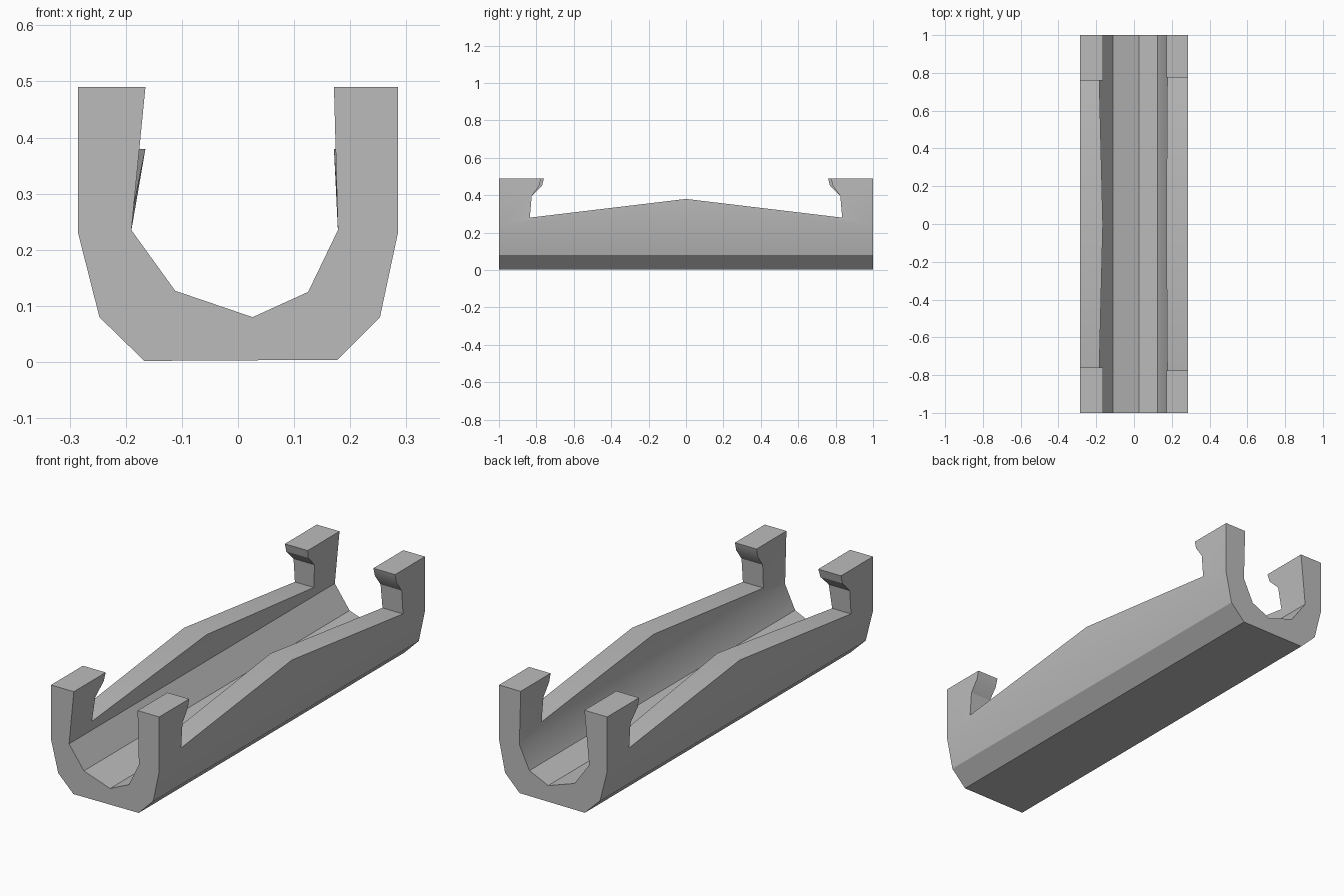
import bpy, bmesh, math

if "Cube" in bpy.data.objects:
    bpy.data.objects.remove(bpy.data.objects["Cube"], do_unlink=True)

grey = bpy.data.materials.new("plain grey")
grey.use_nodes = True
colour = (0.5, 0.5, 0.5, 1)
grey.diffuse_color = colour
grey.node_tree.nodes["Principled BSDF"].inputs["Base Color"].default_value = colour

bm = bmesh.new()


def face(points):
    return bm.faces.new([bm.verts.new(p) for p in points])


# Trough cross-section, from one inner wall foot round to the other
inner = [(-0.19, 0.235), (-0.112, 0.127), (0.026, 0.08), (0.125, 0.125), (0.178, 0.235)]
outer = [(0.285, 0.23), (0.253, 0.08), (0.177, 0.004), (-0.167, 0.002),
         (-0.247, 0.08), (-0.285, 0.23)]
for chain in (inner, outer):
    for a, b in zip(chain, chain[1:]):
        face([(a[0], -1, a[1]), (b[0], -1, b[1]), (b[0], 1, b[1]), (a[0], 1, a[1])])


# Side walls with a hooked post at each end and a peaked rail between
def wall(out, foot, post_lean, peak_lean, lip):
    hook = [(1, 0.49), (lip, 0.49), (lip + 0.01, 0.45), (0.825, 0.395), (0.835, 0.28)]

    def inside(y, z):
        if y == 0:
            return (peak_lean, y, z)
        t = (z - 0.235) / 0.255
        return (foot + (post_lean - foot) * t, y, z)

    def outside(y, z):
        return (out, y, z)

    peak = (0, 0.38)
    for s in (-1, 1):
        post = [(y * s, z) for y, z in hook]
        base, notch = (s, 0.235), post[-1]
        face([inside(*p) for p in [base] + post])
        face([inside(*p) for p in (base, notch, peak)])
        # Edge faces across the thickness of the wall
        rim = post + [peak]
        for a, b in zip(rim, rim[1:]):
            face([inside(*a), inside(*b), outside(*b), outside(*a)])
    face([inside(-1, 0.235), inside(*peak), inside(1, 0.235)])
    right = [(y, z) for y, z in hook]
    left = [(-y, z) for y, z in reversed(hook)]
    face([outside(*p) for p in [(1, 0.23)] + right + [peak] + left + [(-1, 0.23)]])


wall(0.285, 0.178, 0.171, 0.171, 0.775)
wall(-0.285, -0.19, -0.165, -0.165, 0.76)

# Flat U-shaped end caps
for y in (-1, 1):
    tops = [(0.171, 0.49), (0.285, 0.49)], [(-0.285, 0.49), (-0.165, 0.49)]
    face([(x, y, z) for x, z in inner + tops[0] + outer + tops[1]])

bmesh.ops.remove_doubles(bm, verts=bm.verts, dist=0.0005)
bmesh.ops.triangulate(bm, faces=[f for f in bm.faces if len(f.verts) > 4])
bmesh.ops.recalc_face_normals(bm, faces=bm.faces)

mesh = bpy.data.meshes.new("cradle_trough")
bm.to_mesh(mesh)
bm.free()
mesh.materials.append(grey)
trough = bpy.data.objects.new("cradle_trough", mesh)
bpy.context.collection.objects.link(trough)
bpy.ops.object.select_all(action="DESELECT")
trough.select_set(True)
bpy.context.view_layer.objects.active = trough
bpy.ops.object.shade_smooth_by_angle(angle=math.radians(30))
